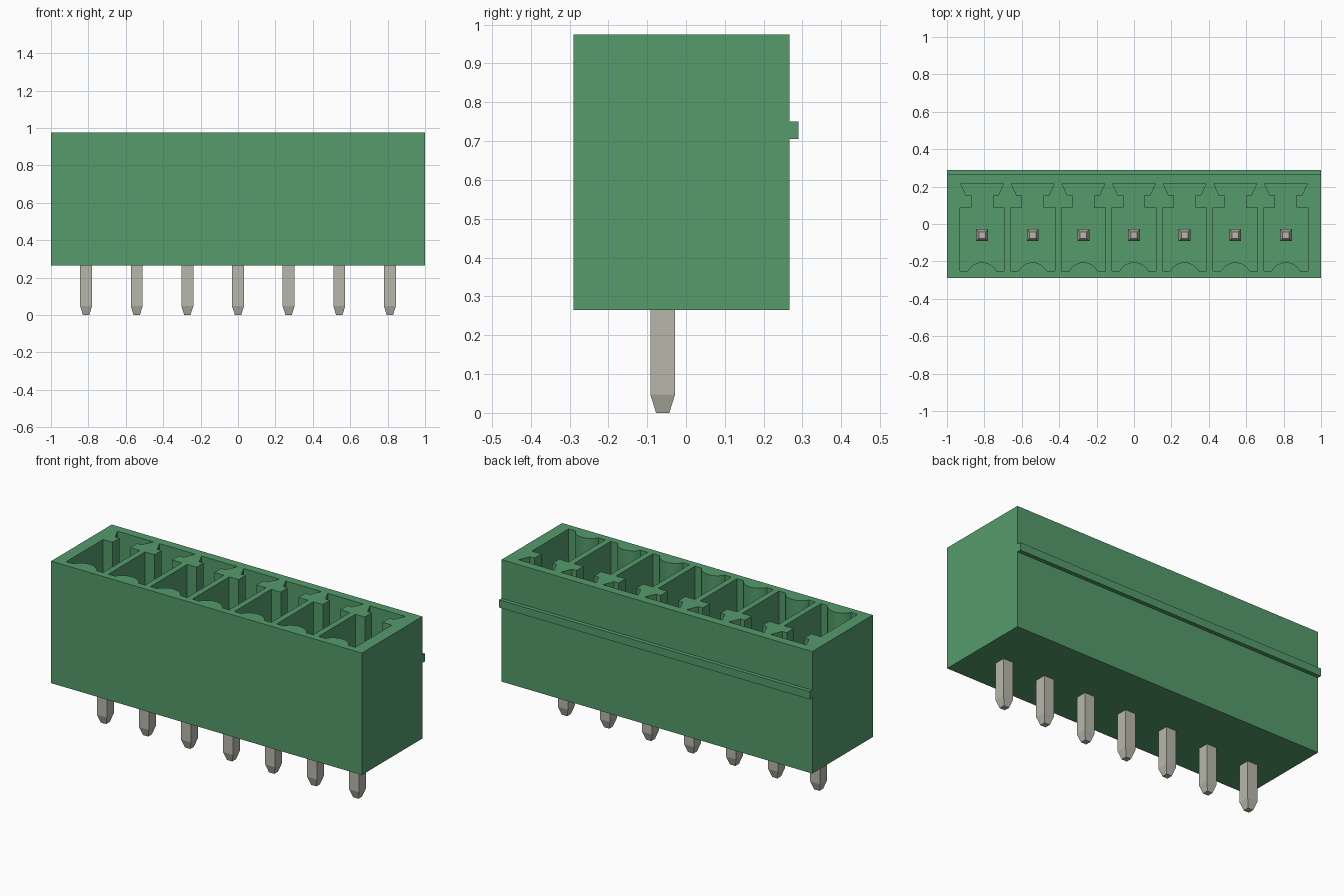
import bpy
import bmesh
import math

cube = bpy.data.objects.get("Cube")
if cube:
    bpy.data.objects.remove(cube, do_unlink=True)

POLES = 7
PITCH = 0.2707
PIN_Y = -0.06
FLOOR_Z, BASE_Z, TOP_Z = 0.40, 0.265, 0.975
pole_x = [(i - (POLES - 1) / 2) * PITCH for i in range(POLES)]


def material(name, color):
    mat = bpy.data.materials.new(name)
    mat.use_nodes = True
    mat.diffuse_color = color
    mat.node_tree.nodes["Principled BSDF"].inputs["Base Color"].default_value = color
    return mat


green = material("green plastic", (0.089, 0.328, 0.147, 1))
metal = material("tinned metal", (0.479, 0.475, 0.41, 1))


def finish(name, bm, mat):
    bmesh.ops.recalc_face_normals(bm, faces=bm.faces)
    mesh = bpy.data.meshes.new(name)
    bm.to_mesh(mesh)
    bm.free()
    mesh.materials.append(mat)
    obj = bpy.data.objects.new(name, mesh)
    bpy.context.collection.objects.link(obj)
    return obj


def box(name, x, y, z, mat):
    bm = bmesh.new()
    bmesh.ops.create_cube(bm, size=1)
    for v in bm.verts:
        v.co = [a[0] if c < 0 else a[1] for a, c in zip((x, y, z), v.co)]
    return finish(name, bm, mat)


# Housing and the keying rib along its back
housing = box("housing", (-1, 1), (-0.29, 0.267), (BASE_Z, TOP_Z), green)
box("back_rib", (-1, 1), (0.267, 0.29), (0.705, 0.75), green)

# Pocket outline: right half from back to front, then the curved front bulge
half = [(0.115, 0.217), (0.085, 0.152), (0.057, 0.152), (0.057, 0.088),
        (0.118, 0.088), (0.118, -0.25)]
bulge_r, bulge_y = 0.085, -0.29
start = math.asin((-0.25 - bulge_y) / bulge_r)
arc = []
for k in range(17):
    a = start + (math.pi - 2 * start) * k / 16
    arc.append((bulge_r * math.cos(a), bulge_y + bulge_r * math.sin(a)))
outline = half + arc + [(-x, y) for x, y in reversed(half)]

# One cutter holds all the pockets
bm = bmesh.new()
for px in pole_x:
    face = bm.faces.new([bm.verts.new((px + x, y, FLOOR_Z)) for x, y in outline])
    top = bmesh.ops.extrude_face_region(bm, geom=[face])["geom"]
    verts = [g for g in top if isinstance(g, bmesh.types.BMVert)]
    bmesh.ops.translate(bm, verts=verts, vec=(0, 0, TOP_Z + 0.1 - FLOOR_Z))
cutter = finish("pocket_cutter", bm, green)
cutter.hide_render = True

# Cut the pockets, apply, and remove the cutter
cut = housing.modifiers.new("pockets", "BOOLEAN")
cut.operation = "DIFFERENCE"
cut.solver = "EXACT"
cut.object = cutter
bpy.ops.object.select_all(action="DESELECT")
bpy.context.view_layer.objects.active = housing
housing.select_set(True)
bpy.ops.object.modifier_apply(modifier=cut.name)
bpy.data.objects.remove(cutter, do_unlink=True)
bpy.ops.object.shade_smooth_by_angle(angle=math.radians(25))

# Square pins tapered at both ends
rings = [(0.0, 0.017), (0.048, 0.032), (0.782, 0.032), (0.83, 0.017)]
for i, px in enumerate(pole_x):
    bm = bmesh.new()
    loops = [[bm.verts.new((px + sx * h, PIN_Y + sy * h, z))
              for sx, sy in ((-1, -1), (1, -1), (1, 1), (-1, 1))] for z, h in rings]
    for lo, hi in zip(loops, loops[1:]):
        for k in range(4):
            n = (k + 1) % 4
            bm.faces.new((lo[k], lo[n], hi[n], hi[k]))
    bm.faces.new(loops[0][::-1])
    bm.faces.new(loops[-1])
    finish(f"pin_{i + 1}", bm, metal)
